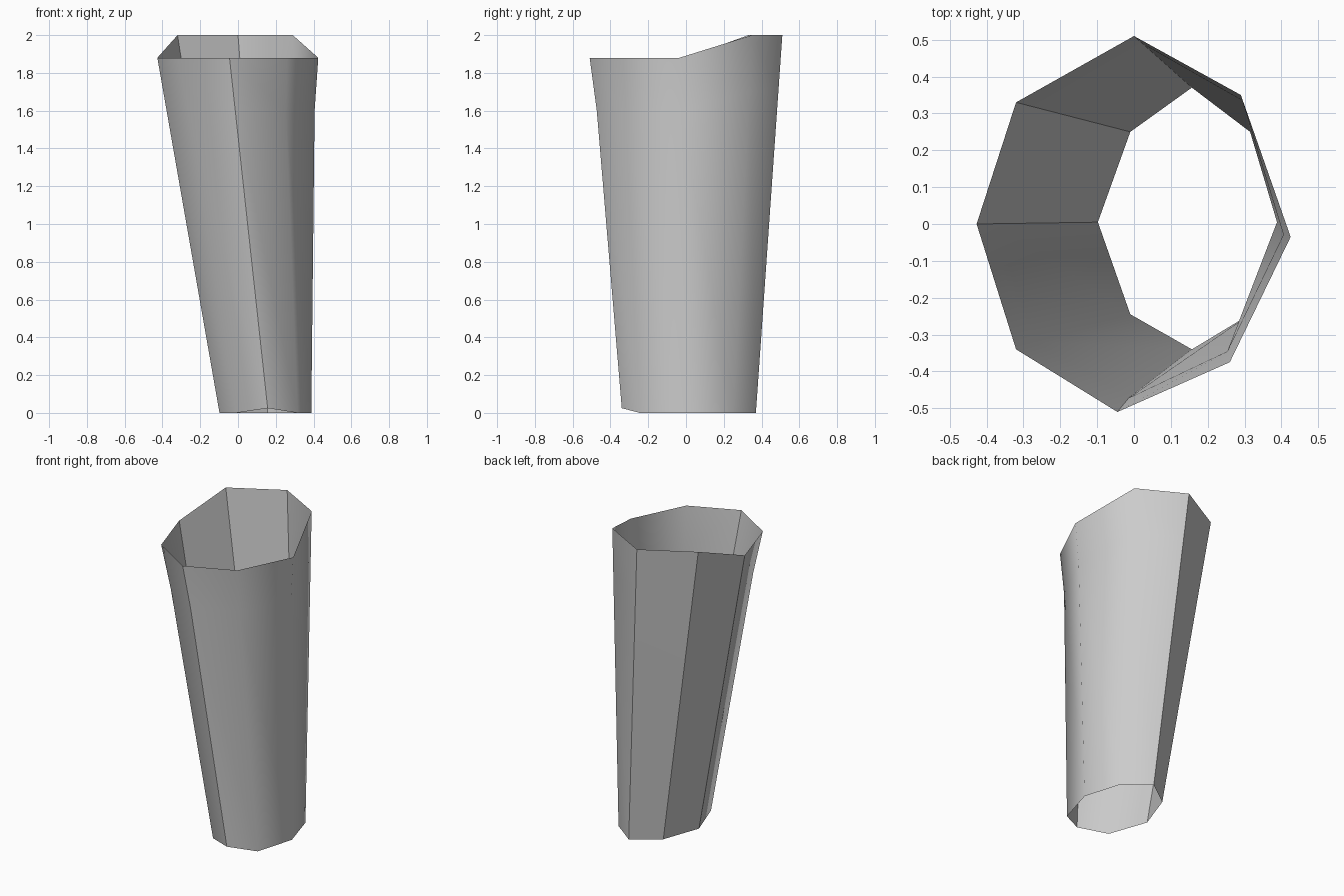
import bpy
import bmesh
from mathutils import Vector

cube = bpy.data.objects.get("Cube")
if cube:
    bpy.data.objects.remove(cube, do_unlink=True)

grey = bpy.data.materials.new("grey")
colour = (0.6, 0.6, 0.6, 1.0)
grey.use_nodes = True
grey.diffuse_color = colour
grey.node_tree.nodes["Principled BSDF"].inputs["Base Color"].default_value = colour

# Eight-sided rim and foot, counter-clockwise from the back corner
rim = [(0, 0.51, 2), (-0.32, 0.33, 2), (-0.427, 0, 1.88), (-0.32, -0.34, 1.88),
       (-0.045, -0.51, 1.88), (0.26, -0.375, 1.88), (0.425, -0.035, 1.88), (0.29, 0.35, 2)]
foot = [(0.157, 0.37, 0), (-0.01, 0.25, 0), (-0.098, 0.005, 0), (-0.01, -0.245, 0),
        (0.157, -0.34, 0.025), (0.315, -0.245, 0), (0.388, 0.005, 0), (0.315, 0.25, 0)]
# Slight inward bend just below the rim on the front corners
bend = {3: (0.01, 0.005), 4: (0, 0.012), 5: (-0.015, 0.01), 6: (-0.014, 0)}
creased = {0, 1, 2, 4}

middle = []
for i, (top, low) in enumerate(zip(rim, foot)):
    p = Vector(top).lerp(Vector(low), 0.15)
    middle.append(p + Vector((*bend.get(i, (0, 0)), 0)))


def loft(name, rings, sharp):
    """Open tube through the rings, smooth except along the sharp corners."""
    bm = bmesh.new()
    rows = [[bm.verts.new(p) for p in ring] for ring in rings]
    for upper, lower in zip(rows, rows[1:]):
        for i in range(len(upper)):
            j = (i + 1) % len(upper)
            face = bm.faces.new((upper[i], lower[i], lower[j], upper[j]))
            face.smooth = True
        for i in sharp:
            bm.edges.get((upper[i], lower[i])).smooth = False
    mesh = bpy.data.meshes.new(name)
    bm.to_mesh(mesh)
    bm.free()
    mesh.materials.append(grey)
    obj = bpy.data.objects.new(name, mesh)
    bpy.context.collection.objects.link(obj)
    return obj


loft("tapered_sleeve", [rim, middle, foot], creased)
